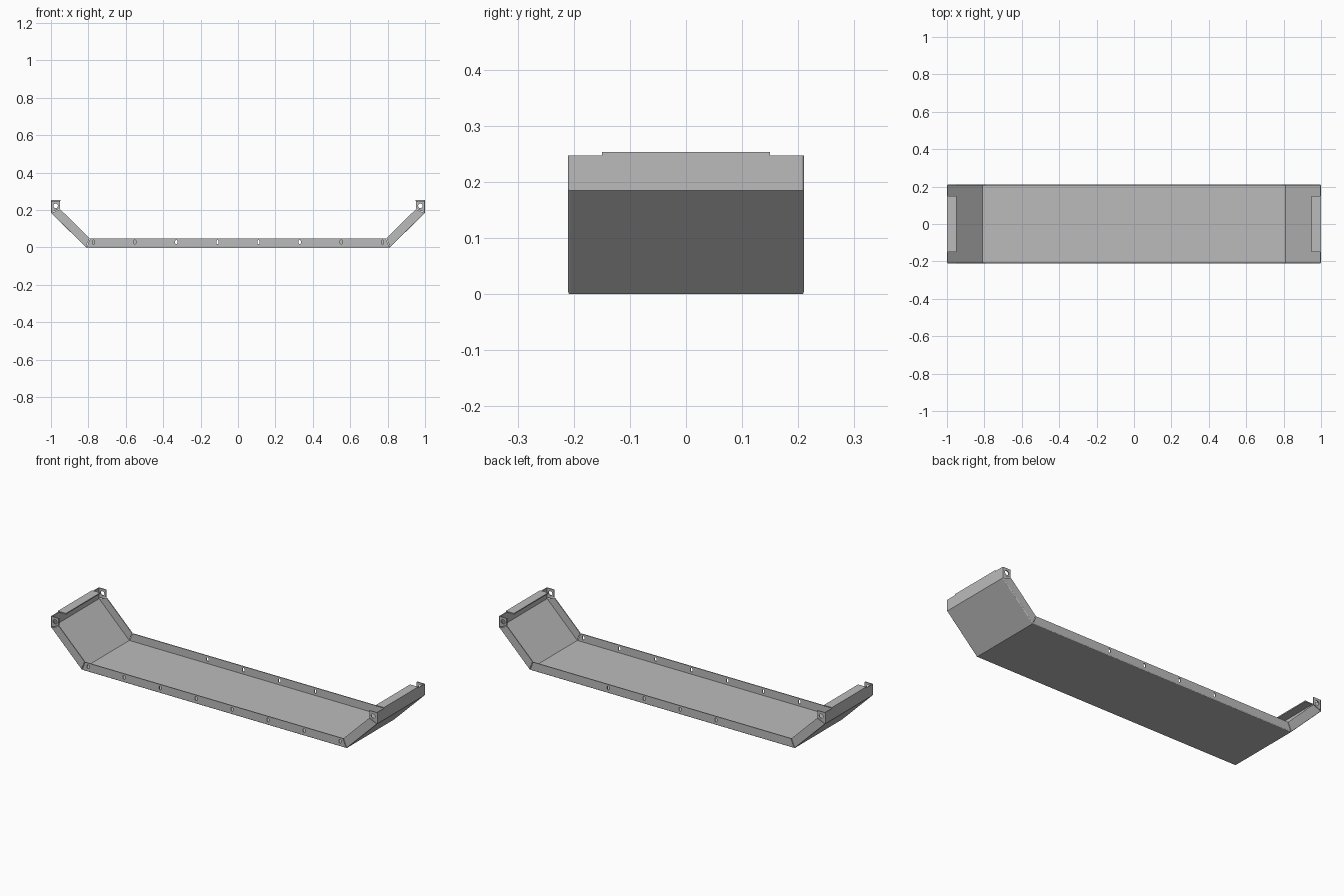
import bpy, bmesh, math
from mathutils import Vector

cube = bpy.data.objects.get("Cube")
if cube:
    bpy.data.objects.remove(cube, do_unlink=True)

T = 0.005            # sheet thickness
HALF_W = 0.21        # half of the tray's depth
FLANGE = 0.048       # flange height
GAP = 0.002          # relief at each mitred corner

steel = bpy.data.materials.new("grey steel")
steel.use_nodes = True
GREY = (0.5, 0.5, 0.5, 1)
steel.diffuse_color = GREY
steel.node_tree.nodes["Principled BSDF"].inputs["Base Color"].default_value = GREY

# Bent outline of the tray, mirrored about x = 0
half = [Vector(p) for p in ((0.812, 0), (1, 0.185), (1, 0.247))]
path = [Vector((-p.x, p.y)) for p in reversed(half)] + half


def inset(points, d):
    """Shift the open outline inwards by d with mitred corners."""
    dirs = [(b - a).normalized() for a, b in zip(points, points[1:])]
    result = []
    for i, p in enumerate(points):
        a, b = dirs[max(i - 1, 0)], dirs[min(i, len(dirs) - 1)]
        na, nb = Vector((-a.y, a.x)), Vector((-b.y, b.x))
        result.append(p + (na + nb) * d / (1 + na.dot(nb)))
    return result


def add_mesh(name, bm):
    bmesh.ops.recalc_face_normals(bm, faces=bm.faces)
    me = bpy.data.meshes.new(name)
    bm.to_mesh(me)
    bm.free()
    me.materials.append(steel)
    ob = bpy.data.objects.new(name, me)
    bpy.context.collection.objects.link(ob)
    return ob


# Main folded sheet: floor, sloped ends and upright ends
bm = bmesh.new()
inner = inset(path, T)
rows = [[[bm.verts.new((p.x, y, p.y)) for p in line] for line in (path, inner)]
        for y in (-HALF_W, HALF_W)]
(fo, fi), (bo, bi) = rows
n = len(path)
for i in range(n - 1):
    j = i + 1
    for quad in ((fo[i], fo[j], bo[j], bo[i]), (fi[i], bi[i], bi[j], fi[j]),
                 (fo[i], fi[i], fi[j], fo[j]), (bo[i], bo[j], bi[j], bi[i])):
        bm.faces.new(quad)
for i in (0, n - 1):
    bm.faces.new((fo[i], bo[i], bi[i], fi[i]))
rims = [bm.edges.get((r[i], r[i + 1])) for r in (fo, bo) for i in range(n - 1)]
bmesh.ops.bevel(bm, geom=rims, offset=0.004, segments=3, profile=0.5, affect='EDGES')
add_mesh("folded_sheet", bm)


def add_loop(curve, points):
    sp = curve.splines.new('POLY')
    sp.points.add(len(points) - 1)
    for q, p in zip(sp.points, points):
        q.co = (p[0], p[1], 0, 1)
    sp.use_cyclic_u = True


def slot(x, z, r, straight):
    """Upright slot outline; round hole when straight is 0."""
    pts = []
    for k in range(16):
        a = 2 * math.pi * (k + 0.5) / 16
        shift = math.copysign(straight / 2, math.sin(a))
        pts.append((x + r * math.cos(a), z + r * math.sin(a) + shift))
    return pts


def flange(name, side, slots):
    """Side flange in mitred pieces, with slots and corner tab holes."""
    cu = bpy.data.curves.new(name, 'CURVE')
    cu.dimensions = '2D'
    cu.fill_mode = 'BOTH'
    cu.extrude = T / 2
    low, high = inset(path, T * 0.9), inset(path, FLANGE)
    for i in range(n - 1):
        d = (path[i + 1] - path[i]).normalized() * GAP
        a = d if i > 0 else d * 0
        b = d if i < n - 2 else d * 0
        add_loop(cu, [low[i] + a, low[i + 1] - b, high[i + 1] - b, high[i] + a])
    for x in slots:
        for s in (-1, 1):
            add_loop(cu, slot(s * x, 0.028, 0.006, 0.01))
    for s in (-1, 1):
        add_loop(cu, slot(s * 0.975, 0.222, 0.012, 0))
    tmp = bpy.data.objects.new(name + "_outline", cu)
    bpy.context.collection.objects.link(tmp)
    me = bpy.data.meshes.new_from_object(tmp.evaluated_get(bpy.context.evaluated_depsgraph_get()))
    bpy.data.objects.remove(tmp, do_unlink=True)
    me.materials.clear()
    me.materials.append(steel)
    me.shade_flat()
    ob = bpy.data.objects.new(name, me)
    ob.rotation_euler.x = math.pi / 2
    ob.location.y = side * (HALF_W - T / 2)
    bpy.context.collection.objects.link(ob)


flange("front_flange", -1, (0.11, 0.33, 0.552, 0.773))
flange("back_flange", 1, (0.11, 0.33))

# Inward lips along the top of both ends
for name, s in (("left_lip", 1), ("right_lip", -1)):
    bm = bmesh.new()
    bmesh.ops.create_cube(bm, size=1)
    for v in bm.verts:
        v.co = (s * (0.975 + v.co.x * 0.05), v.co.y * 0.3, 0.25 + v.co.z * 0.006)
    add_mesh(name, bm)
